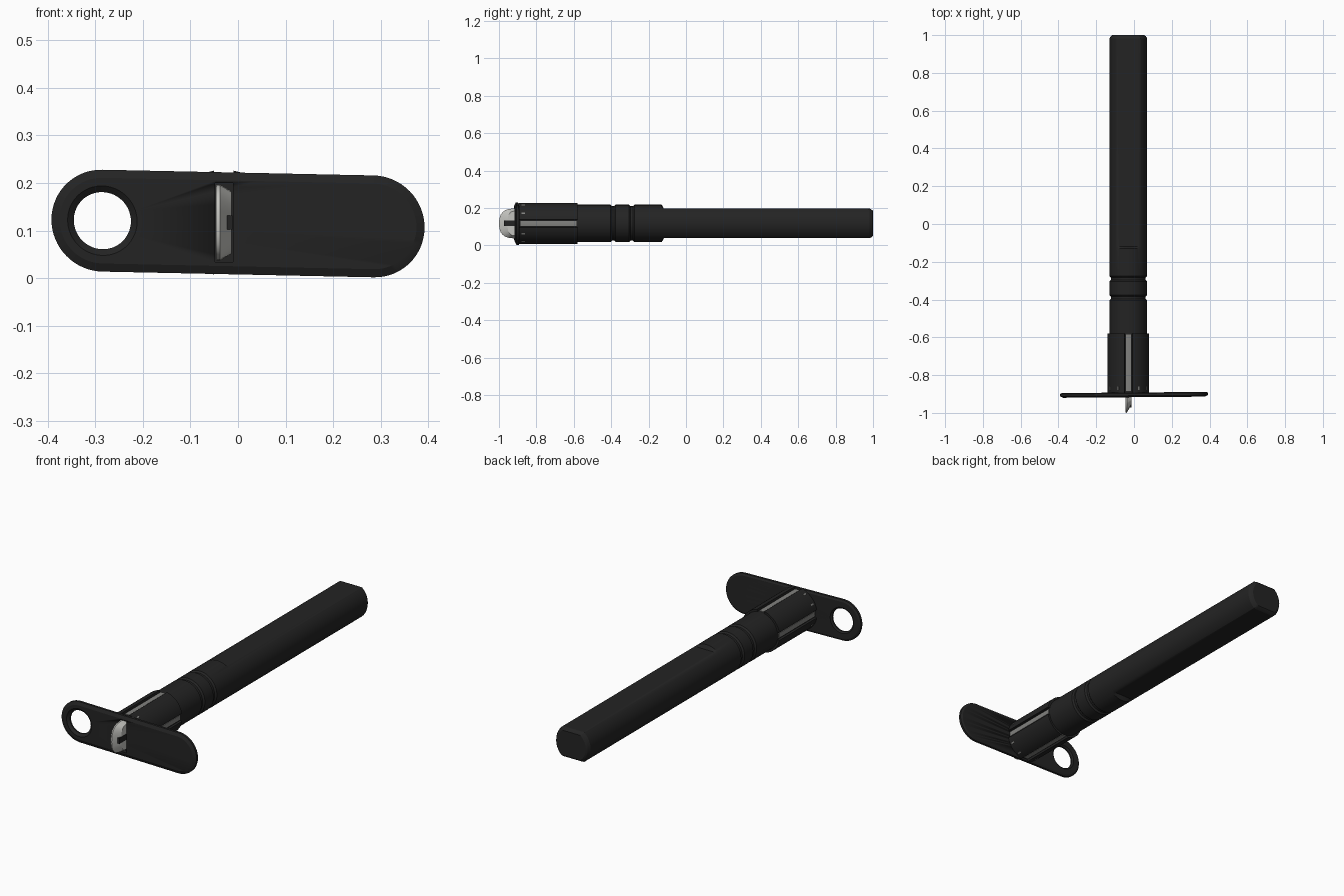
import bpy, bmesh, math
from mathutils import Vector

if "Cube" in bpy.data.objects:
    bpy.data.objects.remove(bpy.data.objects["Cube"])

CX, CZ = -0.03, 0.117          # axis of the round body


def material(name, c):
    m = bpy.data.materials.new(name)
    m.diffuse_color = (*c, 1)
    m.use_nodes = True
    m.node_tree.nodes["Principled BSDF"].inputs["Base Color"].default_value = m.diffuse_color
    return m


BLACK = material("matte black", (0.017, 0.017, 0.017))
STEEL = material("bright steel", (0.55, 0.55, 0.52))
GREY = material("dull steel", (0.22, 0.22, 0.21))


def loft(name, rings, mat, closed=False):
    """Skin equal-length rings; cap the ends, or join last to first if closed."""
    bm = bmesh.new()
    vs = [[bm.verts.new(p) for p in r] for r in rings]
    n = len(rings[0])
    pairs = list(zip(vs, vs[1:])) + ([(vs[-1], vs[0])] if closed else [])
    for a, b in pairs:
        for i in range(n):
            j = (i + 1) % n
            bm.faces.new((a[i], a[j], b[j], b[i]))
    if not closed:
        bm.faces.new(vs[0])
        bm.faces.new(vs[-1])
    bmesh.ops.recalc_face_normals(bm, faces=bm.faces)
    me = bpy.data.meshes.new(name)
    bm.to_mesh(me)
    bm.free()
    ob = bpy.data.objects.new(name, me)
    bpy.context.collection.objects.link(ob)
    me.materials.append(mat)
    bpy.ops.object.select_all(action='DESELECT')
    ob.select_set(True)
    bpy.context.view_layer.objects.active = ob
    bpy.ops.object.shade_smooth_by_angle(angle=math.radians(25))
    return ob


def circle(y, r, flat=1.0, n=64):
    """Round section, clipped flat above and below the axis."""
    return [(CX + r * math.cos(t), y, CZ + max(-flat, min(flat, r * math.sin(t))))
            for t in (2 * math.pi * i / n for i in range(n))]


def arc_block(name, a0, a1, r0, r1, y0, y1, mat, n=10):
    """Curved plate wrapped around the axis."""
    ts = [a0 + (a1 - a0) * i / n for i in range(n + 1)]
    sec = [(r1, t) for t in ts] + [(r0, t) for t in reversed(ts)]
    return loft(name, [[(CX + r * math.cos(t), y, CZ + r * math.sin(t)) for r, t in sec]
                       for y in (y0, y1)], mat)


def box(name, x, y, z, mat):
    return loft(name, [[(x[0], q, z[0]), (x[1], q, z[0]), (x[1], q, z[1]), (x[0], q, z[1])]
                       for q in y], mat)


# Handle: round barrel with two grooves, then a flat-sided grip
prof = [(-0.895, 0.1)]
for g in (-0.39, -0.29):
    prof += [(g - 0.014, 0.1), (g - 0.006, 0.092), (g + 0.006, 0.092), (g + 0.014, 0.1)]
rings = [circle(y, r) for y, r in prof]
rings += [circle(-0.13, 0.1), circle(-0.118, 0.1, 0.079),
          circle(0.982, 0.1, 0.079), circle(0.995, 0.092, 0.072), circle(1.0, 0.084, 0.066)]
loft("handle", rings, BLACK)

# Collar in four quarters, with steel strips in the slots and small marks
for k in range(4):
    a = k * math.pi / 2
    arc_block("collar_quarter", a + 0.19, a + math.pi / 2 - 0.19, 0.09, 0.111,
              -0.895, -0.58, BLACK)
    arc_block("slot_strip", a - 0.125, a + 0.125, 0.09, 0.104, -0.885, -0.585, GREY, 4)
    for s in (-1, 1):
        m = a + s * 0.51
        arc_block("collar_mark", m - 0.035, m + 0.035, 0.105, 0.1125, -0.88, -0.86, GREY, 2)

# Guard plate: slightly tilted stadium with a round hole
R, L = 0.107, 0.285
TILT = 0.006 / L
hole_angles = [math.pi / 2 + math.pi * i / 32 for i in range(33)]
edge_angles = [math.radians(d) for d in range(84, 14, -6)]
arc_angles = [math.pi / 2 - math.pi * i / 32 for i in range(33)]
# (stadium centre x, direction) for every outline point, counter-clockwise
outline = [(-L, Vector((math.cos(t), math.sin(t)))) for t in hole_angles]
straight = [(-L + R / math.tan(t), Vector((0, 1))) for t in edge_angles]
outline += [(x, -d) for x, d in straight]
outline += [(L, Vector((math.cos(t), math.sin(t)))) for t in reversed(arc_angles)]
outline += list(reversed(straight))


def place(x, y, z):
    return (x, y + 0.008 * x, 0.115 + z - TILT * x)


def outer(y, r):
    return [place(x + d.x * r, y, d.y * r) for x, d in outline]


def inner(y, r):
    pts = []
    for x, d in outline:
        v = Vector((x + d.x * R + L, d.y * R)).normalized()
        pts.append(place(-L + v.x * r, y, v.y * r))
    return pts


plate = loft("guard_plate", [outer(-0.917, R - 0.017), outer(-0.909, R), outer(-0.897, R),
                             outer(-0.892, R - 0.01), inner(-0.892, 0.068),
                             inner(-0.898, 0.06), inner(-0.906, 0.06),
                             inner(-0.917, 0.073)], BLACK, closed=True)

# Slot for the blade, cut through the plate
cutter = box("slot_cutter", (-0.048, -0.011), (-0.95, -0.85), (0.034, 0.2), BLACK)
cut = plate.modifiers.new("slot", 'BOOLEAN')
cut.operation, cut.object, cut.solver = 'DIFFERENCE', cutter, 'EXACT'
bpy.context.view_layer.objects.active = plate
bpy.ops.object.modifier_apply(modifier="slot")
bpy.data.objects.remove(cutter)


# Blade: rounded tip, bevelled towards its right face
def blade(x, depth, half):
    top = []
    for i in range(13):
        t = math.pi * i / 12
        c, s = math.cos(t), math.sin(t)
        top.append((x, -0.915 - depth * abs(s) ** 0.75,
                    CZ + half * math.copysign(abs(c) ** 0.8, c)))
    return [(x, -0.89, CZ + half)] + top + [(x, -0.89, CZ - half)]


loft("blade", [blade(-0.046, 0.083, 0.079), blade(-0.038, 0.085, 0.08),
               blade(-0.014, 0.04, 0.066)], STEEL)
box("blade_notch", (-0.036, -0.012), (-0.972, -0.9), (0.102, 0.132), BLACK)
